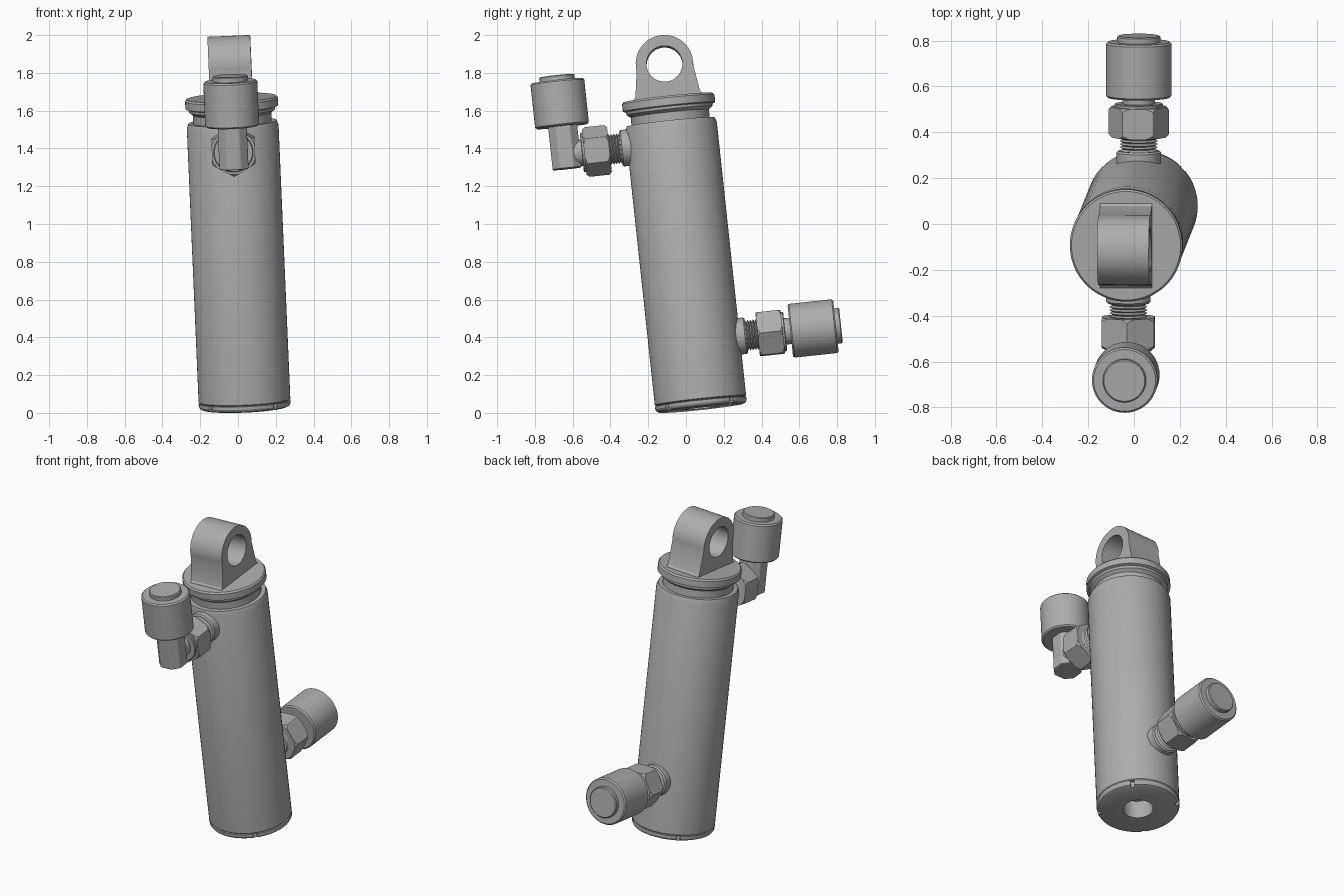
import bpy, bmesh
from math import pi, sin, cos, radians
from mathutils import Matrix, Vector

cube = bpy.data.objects.get("Cube")
if cube:
    bpy.data.objects.remove(cube, do_unlink=True)

# one grey metal for everything
metal = bpy.data.materials.new("grey metal")
metal.use_nodes = True
GREY = (0.42, 0.42, 0.42, 1)
metal.diffuse_color = GREY
metal.node_tree.nodes["Principled BSDF"].inputs["Base Color"].default_value = GREY

# tilted frame of the cylinder: w along the barrel, v towards the back
w = Vector((-0.043, -0.107, 1)).normalized()
v = Vector((0, 1, 0.107)).normalized()
u = v.cross(w)
FRAME = Matrix.Translation((0.036, 0.081, 0.025)) @ Matrix((u, v, w)).transposed().to_4x4()


def finish(bm, name, place):
    bmesh.ops.remove_doubles(bm, verts=bm.verts, dist=1e-5)
    bmesh.ops.recalc_face_normals(bm, faces=bm.faces)
    bm.transform(FRAME @ place)
    mesh = bpy.data.meshes.new(name)
    bm.to_mesh(mesh)
    bm.free()
    mesh.materials.append(metal)
    ob = bpy.data.objects.new(name, mesh)
    bpy.context.collection.objects.link(ob)
    return ob


def smooth(ob):
    bpy.ops.object.select_all(action="DESELECT")
    ob.select_set(True)
    bpy.context.view_layer.objects.active = ob
    bpy.ops.object.shade_smooth_by_angle(angle=radians(30))


def lathe(name, profile, place=Matrix(), steps=64, shade=True):
    """Spin (radius, height) points around the local z axis."""
    bm = bmesh.new()
    vs = [bm.verts.new((r, 0, h)) for r, h in profile]
    es = [bm.edges.new(pair) for pair in zip(vs, vs[1:])]
    bmesh.ops.spin(bm, geom=vs + es, cent=(0, 0, 0), axis=(0, 0, 1),
                   angle=2 * pi, steps=steps, use_merge=True)
    ob = finish(bm, name, place)
    if shade:
        smooth(ob)
    return ob


def extrude(name, outline, depth, place):
    """Extrude an xy outline along local z, centred on zero."""
    bm = bmesh.new()
    face = bm.faces.new([bm.verts.new((x, y, -depth / 2)) for x, y in outline])
    out = bmesh.ops.extrude_face_region(bm, geom=[face])["geom"]
    bmesh.ops.translate(bm, vec=(0, 0, depth),
                        verts=[g for g in out if isinstance(g, bmesh.types.BMVert)])
    return finish(bm, name, place)


def boolean(ob, tool, operation):
    mod = ob.modifiers.new(operation.lower(), "BOOLEAN")
    mod.operation, mod.object, mod.solver = operation, tool, "EXACT"
    tool.hide_render = True
    tool.hide_set(True)


def disc(r, a, b, c=0.008):
    """Profile of a solid disc with chamfered rims."""
    return [(0, a), (r - c, a), (r, a + c), (r, b - c), (r - c, b), (0, b)]


# barrel, with the retaining groove and flange on top
lathe("barrel", [(0, 0.037), (0.238, 0.037), (0.243, 0.042), (0.243, 1.50),
                 (0.234, 1.525), (0, 1.525)])
lathe("top_neck", [(0, 1.5), (0.208, 1.5), (0.208, 1.58), (0, 1.58)])
lathe("top_flange", [(0, 1.57), (0.208, 1.57), (0.228, 1.585), (0.23, 1.6), (0.246, 1.605),
                     (0.246, 1.645), (0.238, 1.655), (0, 1.655)])

# bottom cap with a blind bore and four wrench slots
cap = lathe("bottom_cap", [(0, 0.12), (0.088, 0.12), (0.088, 0), (0.222, 0), (0.236, 0.006),
                           (0.243, 0.018), (0.243, 0.033), (0.232, 0.035), (0.232, 0.036),
                           (0.15, 0.036), (0.15, 0.14), (0, 0.14)])
bore = lathe("bore_cutter", [(0, -0.05), (0.088, -0.05), (0.088, 0.12), (0, 0.12)], shade=False)
boolean(bpy.data.objects["barrel"], bore, "DIFFERENCE")
for i in range(4):
    turn = Matrix.Rotation(radians(42 + 90 * i), 4, "Z")
    slot = extrude("slot_cutter", [(0.222, -0.011), (0.3, -0.011), (0.3, 0.011), (0.222, 0.011)],
                   0.08, turn)
    boolean(cap, slot, "DIFFERENCE")

# clevis lug: rounded tapering plate with a pin hole
HOLE, R = 1.831, 0.152
arc = [radians(-8 + 196 * i / 40) for i in range(41)]
outline = [(-0.185, 1.64), (0.185, 1.64), (0.185, 1.656), (0.175, 1.664), (0.17, 1.68)]
outline += [(R * cos(a), HOLE + R * sin(a)) for a in arc]
outline += [(-0.17, 1.68), (-0.175, 1.664), (-0.185, 1.656)]
ACROSS = Matrix(((0, 0, 1, 0), (1, 0, 0, 0), (0, 1, 0, 0), (0, 0, 0, 1)))
lug = extrude("mounting_lug", outline, 0.226, ACROSS)
pin = lathe("pin_cutter", [(0, -0.3), (0.095, -0.3), (0.095, 0.3), (0, 0.3)],
            ACROSS @ Matrix.Translation((0, HOLE, 0)), shade=False)
boolean(lug, pin, "DIFFERENCE")
smooth(lug)


def port(side, height, direction, corner):
    """Washer, thread, hex nut and collar pointing out of the barrel."""
    place = Matrix.Translation((0, 0, height)) @ Matrix.Rotation(-direction * pi / 2, 4, "X")
    lathe(side + "_washer", disc(0.097, 0.2, 0.278), place)
    thread = [(0, 0.26)]
    for i in range(5):
        thread += [(0.07, 0.272 + i * 0.014), (0.082, 0.279 + i * 0.014)]
    lathe(side + "_thread", thread + [(0.07, 0.345), (0, 0.345)], place)
    points = [(0.132 * cos(corner + i * pi / 3), 0.132 * sin(corner + i * pi / 3))
              for i in range(6)]
    nut = extrude(side + "_hex_nut", points, 0.134, place @ Matrix.Translation((0, 0, 0.405)))
    rim = lathe(side + "_nut_chamfer", [(0, 0.33), (0.112, 0.33), (0.132, 0.352),
                                        (0.132, 0.458), (0.112, 0.48), (0, 0.48)],
                place, shade=False)
    boolean(nut, rim, "INTERSECT")
    lathe(side + "_collar", disc(0.105, 0.46, 0.485, 0.004), place)
    return place


def sleeve(side, place, start):
    """Push-in hose sleeve with a release button on its end."""
    lathe(side + "_sleeve", disc(0.143, start, start + 0.243), place)
    lathe(side + "_release_button", disc(0.094, start + 0.2, start + 0.27, 0.005), place)


# straight fitting low on the back
back = port("back", 0.357, 1, 0)
lathe("back_stem", disc(0.07, 0.45, 0.54), back)
sleeve("back", back, 0.512)

# elbow fitting high on the front, turning upwards
front = port("front", 1.414, -1, pi / 2)
lathe("front_stem", disc(0.07, 0.45, 0.56), front)
H, C = 0.077, 0.036
square = [(H, -C), (H, C), (C, H), (-C, H), (-H, C), (-H, -C), (-C, -H), (C, -H)]
elbow = extrude("front_elbow", square, 0.24, Matrix.Translation((0, -0.571, 1.457)))
bevel = elbow.modifiers.new("bevel", "BEVEL")
bevel.width, bevel.segments = 0.006, 2
sleeve("front", Matrix.Translation((0, -0.574, 0)), 1.563)
